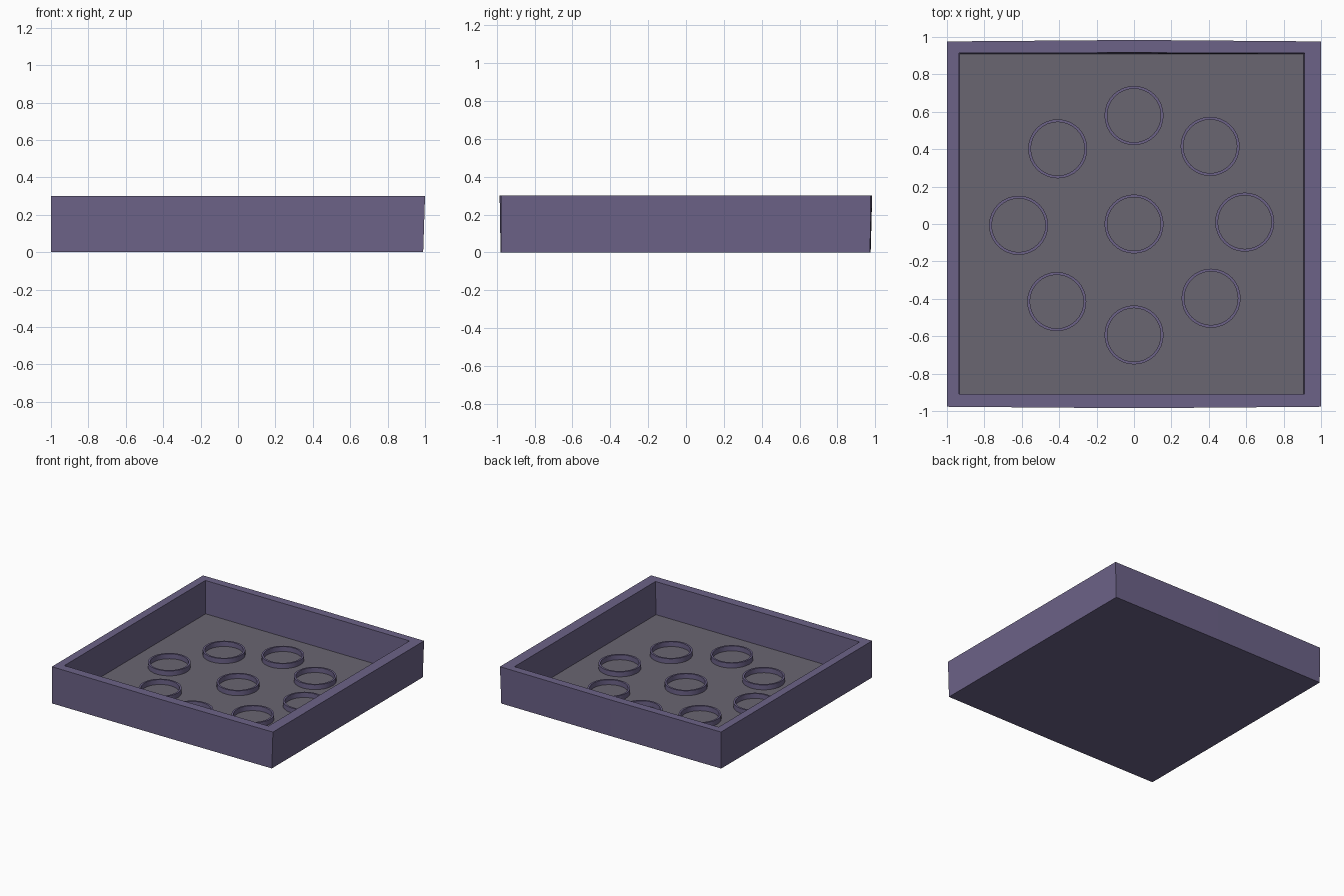
import bpy, bmesh, math

if "Cube" in bpy.data.objects:
    bpy.data.objects.remove(bpy.data.objects["Cube"])

def material(name, rgb):
    m = bpy.data.materials.new(name)
    m.diffuse_color = (*rgb, 1)
    m.use_nodes = True
    m.node_tree.nodes["Principled BSDF"].inputs["Base Color"].default_value = m.diffuse_color
    return m

PURPLE = material("dusty purple", (0.150, 0.123, 0.245))
GREY = material("warm grey", (0.144, 0.133, 0.165))

FLOOR, RIM, TOP = 0.03, 0.07, 0.30

def finish(bm, name, mats):
    bmesh.ops.recalc_face_normals(bm, faces=bm.faces)
    me = bpy.data.meshes.new(name)
    bm.to_mesh(me)
    bm.free()
    ob = bpy.data.objects.new(name, me)
    bpy.context.collection.objects.link(ob)
    for m in mats:
        me.materials.append(m)
    return ob

def loft(bm, loops, closed=False):
    """Join matching vertex loops with quads."""
    rows = [[bm.verts.new(p) for p in lp] for lp in loops]
    pairs = list(zip(rows, rows[1:])) + ([(rows[-1], rows[0])] if closed else [])
    for a, b in pairs:
        for i in range(len(a)):
            j = (i + 1) % len(a)
            bm.faces.new((a[i], a[j], b[j], b[i]))
    return rows

def outline(x0, x1, y0, y1, bow, z):
    """Rectangle with slightly bowed front and back edges."""
    mid = (x0 + x1) / 2
    return [(x0, y0, z), (mid, y0 - bow, z), (x1, y0, z),
            (x1, y1, z), (mid, y1 + bow, z), (x0, y1, z)]

# Tray: outer walls, rim, inner walls and floor as one closed shell
bm = bmesh.new()
rows = loft(bm, [
    outline(-1.0, 0.99, -0.977, 0.973, 0.003, 0),
    outline(-1.0, 1.0, -0.977, 0.976, 0.008, TOP),
    outline(-0.935, 0.912, -0.908, 0.914, 0.002, TOP),
    outline(-0.93, 0.907, -0.908, 0.91, 0.0, FLOOR)])
bm.faces.new(rows[0])
floor = bm.faces.new(rows[-1])
floor.material_index = 1
finish(bm, "tray", [PURPLE, GREY])

# Cup rings: eight around one in the middle
def ring(name, cx, cy, ro=0.158, ri=0.143, n=32):
    def circle(r, z):
        return [(cx + r * math.cos(2 * math.pi * i / n),
                 cy + r * math.sin(2 * math.pi * i / n), z) for i in range(n)]
    bm = bmesh.new()
    loft(bm, [circle(ro, FLOOR - 0.01), circle(ro, RIM),
              circle(ri, RIM), circle(ri, FLOOR - 0.01)], closed=True)
    ob = finish(bm, name, [PURPLE])
    bpy.ops.object.select_all(action='DESELECT')
    ob.select_set(True)
    bpy.context.view_layer.objects.active = ob
    bpy.ops.object.shade_smooth_by_angle(angle=math.radians(35))

centres = [(0, 0), (0, 0.58), (0.407, 0.415), (0.592, 0.01), (0.412, -0.397),
           (0, -0.593), (-0.413, -0.415), (-0.617, -0.007), (-0.408, 0.402)]
for i, (cx, cy) in enumerate(centres):
    ring(f"cup_ring_{i}", cx, cy)
